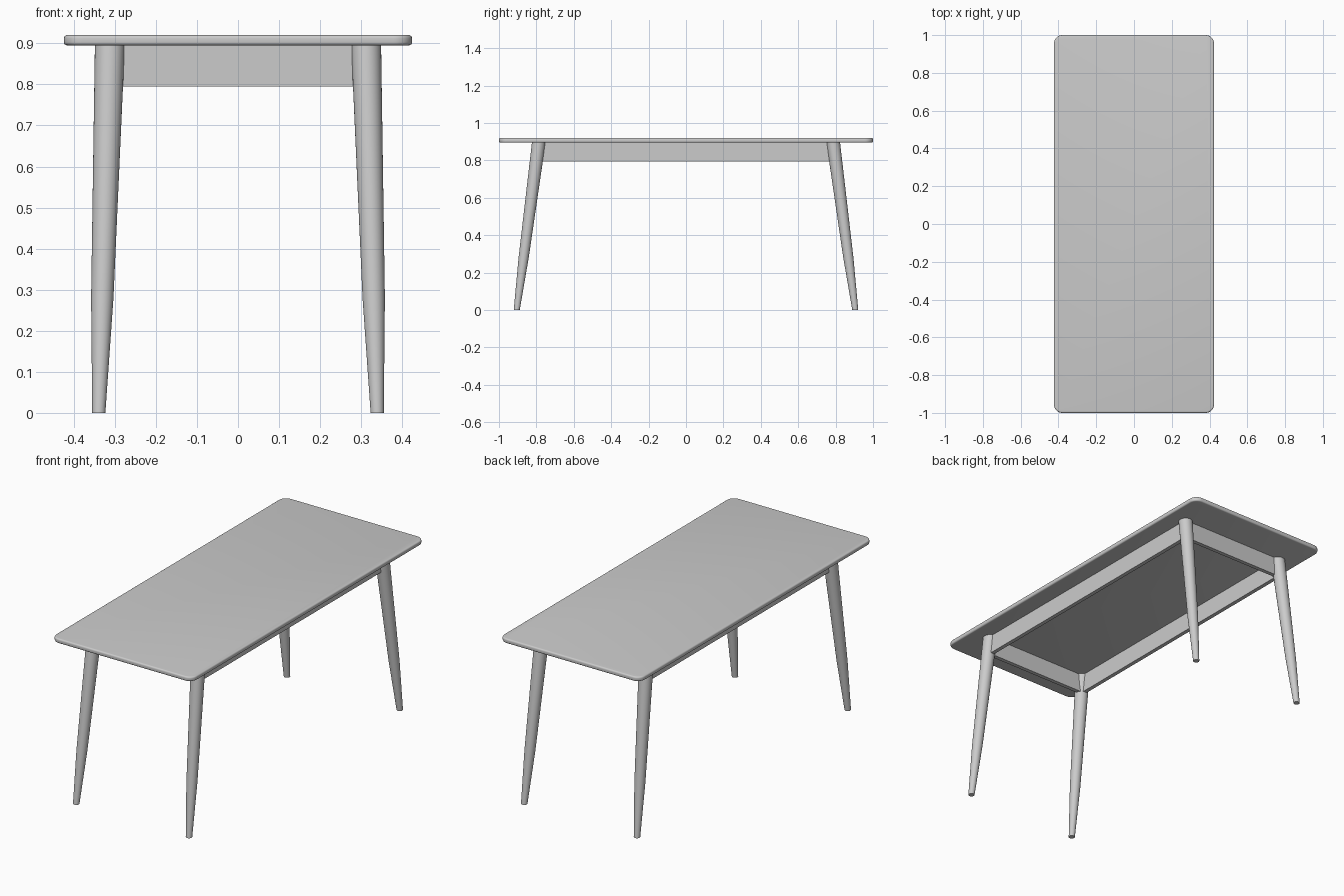
import bpy, bmesh
from math import pi, sin, cos
from mathutils import Vector

if "Cube" in bpy.data.objects:
    bpy.data.objects.remove(bpy.data.objects["Cube"])


def make_object(name, bm, angle=40):
    bmesh.ops.recalc_face_normals(bm, faces=bm.faces)
    mesh = bpy.data.meshes.new(name)
    bm.to_mesh(mesh)
    bm.free()
    obj = bpy.data.objects.new(name, mesh)
    bpy.context.collection.objects.link(obj)
    bpy.ops.object.select_all(action='DESELECT')
    obj.select_set(True)
    bpy.context.view_layer.objects.active = obj
    bpy.ops.object.shade_smooth_by_angle(angle=angle * pi / 180)
    return obj


def box(name, center, size):
    bm = bmesh.new()
    bmesh.ops.create_cube(bm, size=1)
    for v in bm.verts:
        v.co = Vector(c + a * s for c, a, s in zip(center, v.co, size))
    return bm if name is None else make_object(name, bm)


# Tabletop: slab with rounded corners and softened rim
top = box(None, (0, 0, 0.9075), (0.848, 2.0, 0.025))
corners = [e for e in top.edges if abs(e.verts[0].co.z - e.verts[1].co.z) > 0.01]
bmesh.ops.bevel(top, geom=corners, offset=0.045, segments=8, profile=0.5, affect='EDGES')
rim = [e for e in top.edges if abs(e.verts[0].co.z - e.verts[1].co.z) < 0.001]
bmesh.ops.bevel(top, geom=rim, offset=0.008, segments=4, profile=0.5, affect='EDGES')
make_object("tabletop", top)

# Splayed tapered legs: (x, y, z, radius) along the centre line
LEG = [(0.339, 0.905, 0.0, 0.016), (0.3305, 0.868, 0.28, 0.0272), (0.312, 0.787, 0.897, 0.0365)]


def leg(name, sx, sy, sides=32):
    bm = bmesh.new()
    rings = [[bm.verts.new((sx * x + r * cos(2 * pi * i / sides),
                            sy * y + r * sin(2 * pi * i / sides), z))
              for i in range(sides)] for x, y, z, r in LEG]
    for a, b in zip(rings, rings[1:]):
        for i in range(sides):
            j = (i + 1) % sides
            bm.faces.new((a[i], a[j], b[j], b[i]))
    bm.faces.new(rings[0])
    bm.faces.new(rings[-1])
    make_object(name, bm)


for sx, side in ((-1, "left"), (1, "right")):
    for sy, end in ((-1, "front"), (1, "back")):
        leg(f"{end}_{side}_leg", sx, sy)

# Apron rails between the legs
for s, side, end in ((-1, "left", "front"), (1, "right", "back")):
    box(f"{side}_apron", (s * 0.312, 0, 0.846), (0.022, 1.575, 0.102))
    box(f"{end}_apron", (0, s * 0.787, 0.846), (0.62, 0.022, 0.102))
